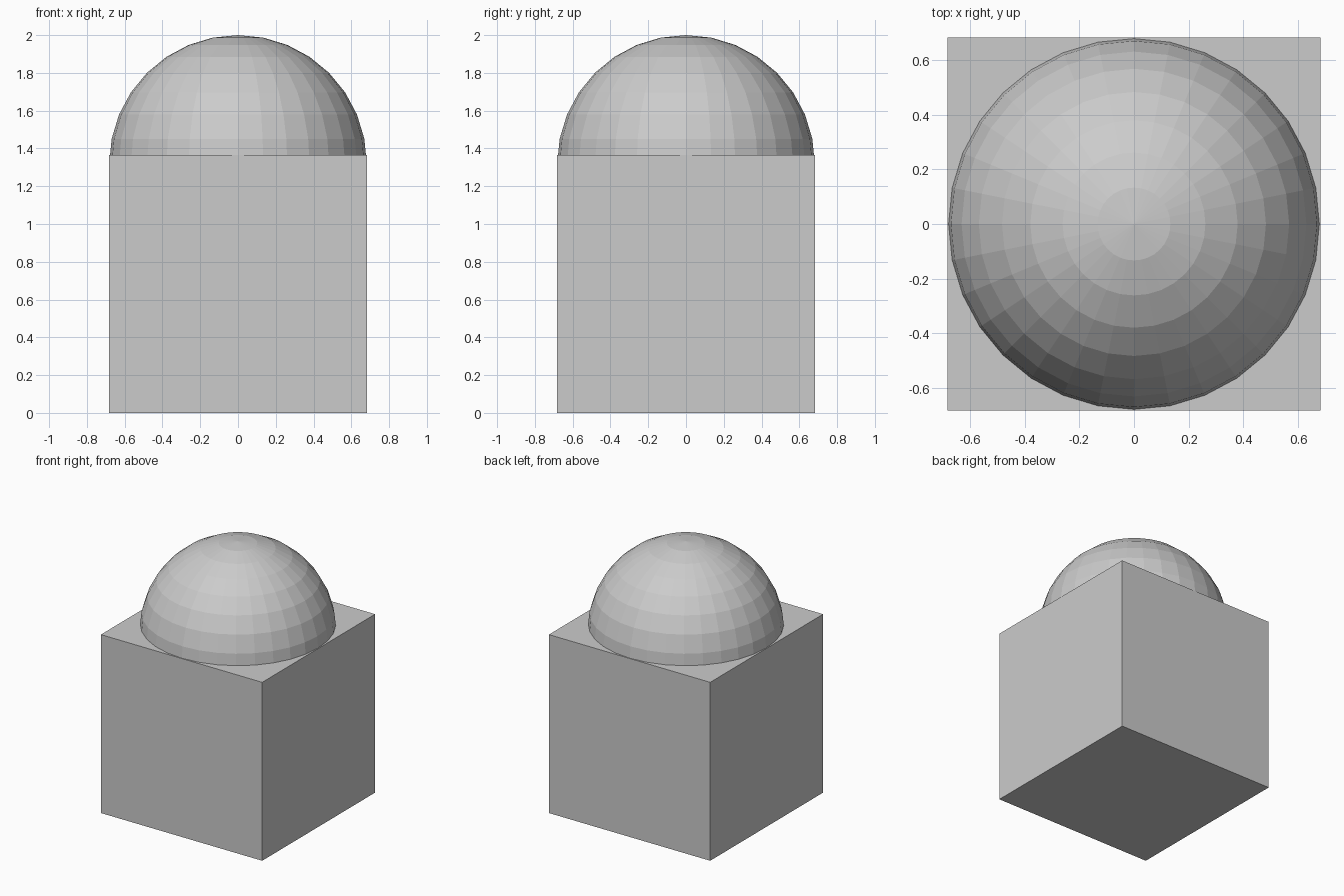
import bpy

if "Cube" in bpy.data.objects:
    bpy.data.objects.remove(bpy.data.objects["Cube"])

SIDE = 1.364          # cube edge length
R = SIDE / 2          # sphere just touches the cube's sides

# Base block standing on the ground
bpy.ops.mesh.primitive_cube_add(size=SIDE, location=(0, 0, SIDE / 2))
bpy.context.object.name = "base_block"

# Flat-faced ball sunk a little over halfway into the block
bpy.ops.mesh.primitive_uv_sphere_add(segments=32, ring_count=16, radius=R,
                                     location=(0, 0, 2 - R))
bpy.context.object.name = "dome_sphere"
